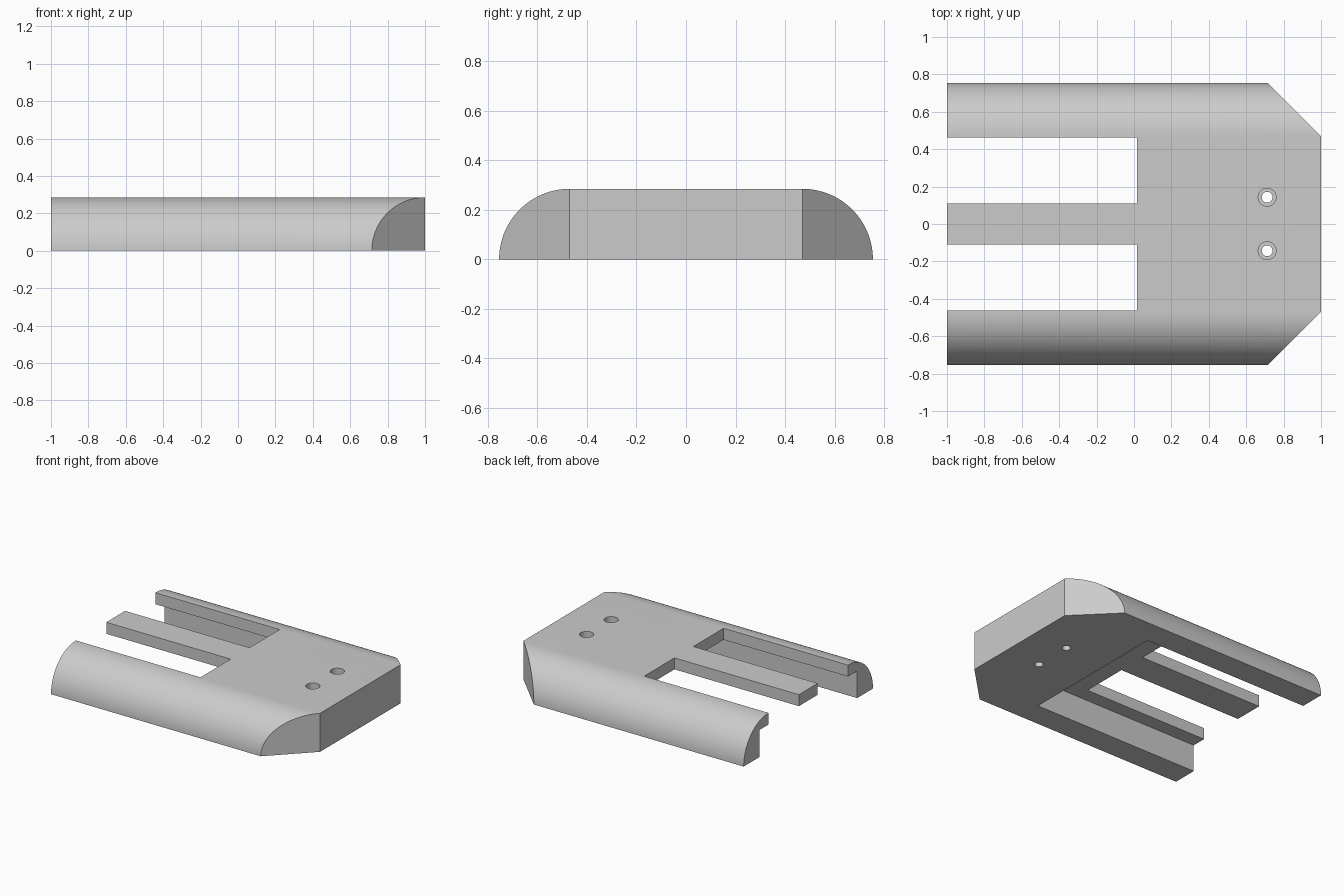
import bpy
import bmesh
from math import cos, sin, pi, radians

cube = bpy.data.objects.get("Cube")
if cube:
    bpy.data.objects.remove(cube, do_unlink=True)

HEIGHT = 0.285        # also the radius of the rounded sides
FLAT = 0.47           # half width of the flat top
PLATE_Z = 0.2         # underside of the top plate
ARC_STEPS = 32

grey = bpy.data.materials.new("plain grey")
grey.use_nodes = True
colour = (0.6, 0.6, 0.6, 1)
grey.diffuse_color = colour
grey.node_tree.nodes["Principled BSDF"].inputs["Base Color"].default_value = colour


def prism(name, outline, offset):
    """Extrude a closed outline of 3D points along an offset."""
    bm = bmesh.new()
    face = bm.faces.new([bm.verts.new(p) for p in outline])
    new = bmesh.ops.extrude_face_region(bm, geom=[face])["geom"]
    bmesh.ops.translate(bm, vec=offset,
                        verts=[v for v in new if isinstance(v, bmesh.types.BMVert)])
    bmesh.ops.recalc_face_normals(bm, faces=bm.faces)
    mesh = bpy.data.meshes.new(name)
    bm.to_mesh(mesh)
    bm.free()
    obj = bpy.data.objects.new(name, mesh)
    bpy.context.collection.objects.link(obj)
    mesh.materials.append(grey)
    return obj


def box(name, x, y, z):
    outline = [(x[0], y[0], z[0]), (x[1], y[0], z[0]),
               (x[1], y[1], z[0]), (x[0], y[1], z[0])]
    return prism(name, outline, (0, 0, z[1] - z[0]))


def cylinder(name, x, y, radius, z):
    ring = [(x + radius * cos(2 * pi * i / ARC_STEPS),
             y + radius * sin(2 * pi * i / ARC_STEPS), z[0]) for i in range(ARC_STEPS)]
    return prism(name, ring, (0, 0, z[1] - z[0]))


def cut(target, cutter):
    """Subtract a cutter from the target and discard it."""
    cutter.hide_render = True
    mod = target.modifiers.new("cut", 'BOOLEAN')
    mod.operation = 'DIFFERENCE'
    mod.solver = 'EXACT'
    mod.object = cutter
    bpy.context.view_layer.objects.active = target
    bpy.ops.object.modifier_apply(modifier=mod.name)
    bpy.data.objects.remove(cutter, do_unlink=True)


# Body: flat slab with quarter-round sides
arc = [(FLAT + HEIGHT * cos(a), HEIGHT * sin(a))
       for a in (pi / 2 * i / ARC_STEPS for i in range(ARC_STEPS + 1))]
profile = arc + [(-y, z) for y, z in reversed(arc)]
body = prism("slotted_body", [(-1, y, z) for y, z in profile], (2, 0, 0))

# Pocket underneath, open at the slotted end
cut(body, box("pocket_cutter", (-2, 0.36), (-0.57, 0.57), (-1, PLATE_Z)))

for side in (-1, 1):
    # Chamfered corner
    corner = [(1.2, side * (FLAT - 0.2), -1), (1.2, side * 1.2, -1),
              (FLAT - 0.2, side * 1.2, -1)]
    cut(body, prism("corner_cutter", corner, (0, 0, 2)))
    # Slot through the top plate, leaving the central tongue
    cut(body, box("slot_cutter", (-2, 0.017), sorted((side * 0.11, side * 0.463)),
                  (0.1, 1)))
    # Counterbored screw hole
    cut(body, cylinder("hole_cutter", 0.712, side * 0.143, 0.029, (-1, 1)))
    cut(body, cylinder("counterbore_cutter", 0.712, side * 0.143, 0.048, (0.14, 1)))

# Smooth the rounded sides and keep the corners sharp
bpy.ops.object.select_all(action='DESELECT')
body.select_set(True)
bpy.context.view_layer.objects.active = body
bpy.ops.object.shade_smooth_by_angle(angle=radians(25))
